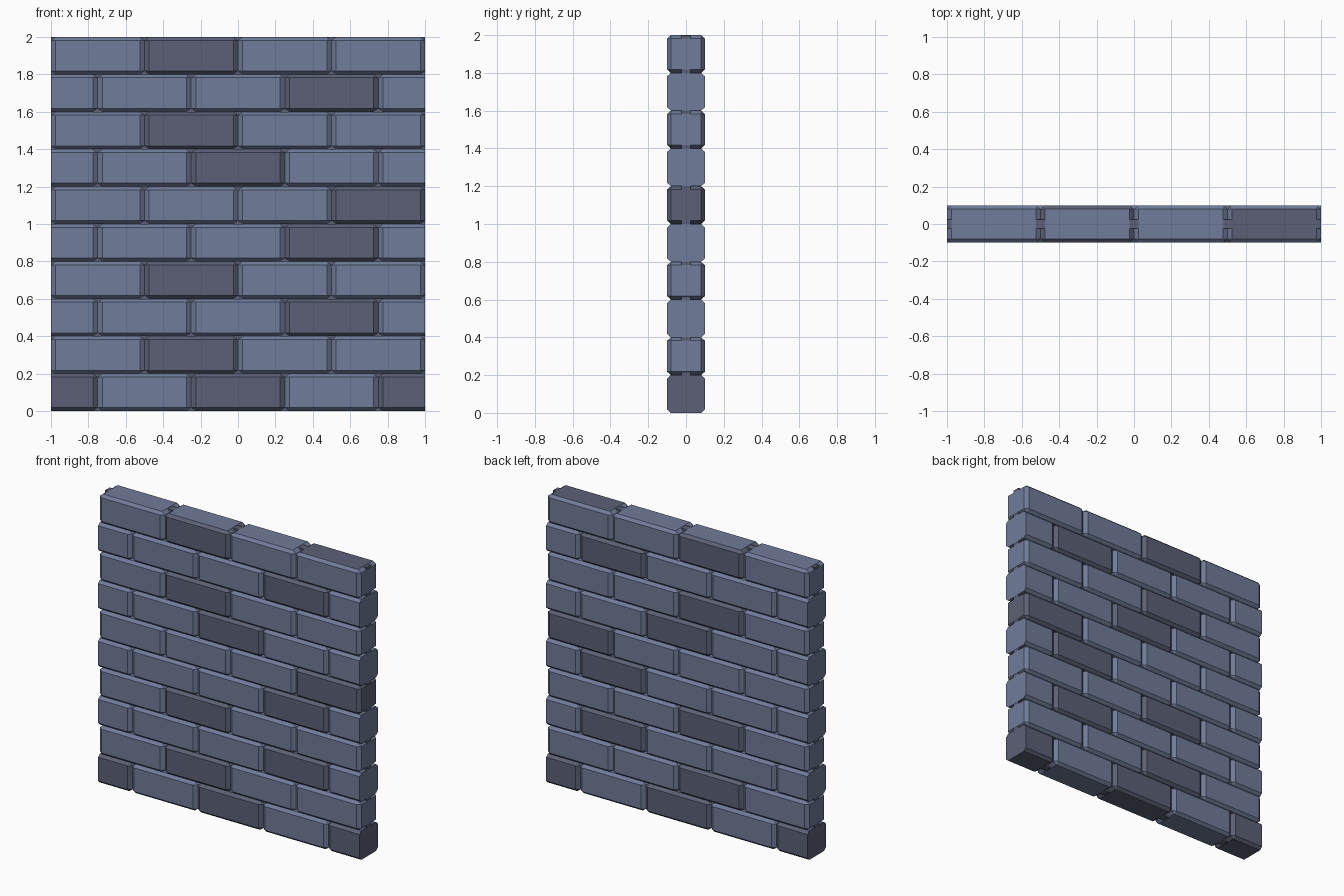
import bpy, bmesh

if "Cube" in bpy.data.objects:
    bpy.data.objects.remove(bpy.data.objects["Cube"])

# Overall layout
ROWS, H, D = 10, 0.2, 0.1          # courses, course height, half depth
CX, CY, CZ = 0.025, 0.02, 0.018    # chamfer sizes along each axis

def material(name, rgb):
    m = bpy.data.materials.new(name)
    m.diffuse_color = (*rgb, 1)
    m.use_nodes = True
    m.node_tree.nodes["Principled BSDF"].inputs["Base Color"].default_value = m.diffuse_color
    return m

blue = material("blue_grey_stone", (0.16, 0.20, 0.32))
dark = material("dark_stone", (0.105, 0.118, 0.18))

# Index of the dark bricks in each course, bottom to top
DARK = [(0, 2, 4), (1,), (3,), (1,), (3,), (3,), (2,), (1,), (3,), (1,)]

def brick(name, x0, x1, z0, cut, is_dark, top_dark):
    """Chamfered brick; an end listed in cut is sawn off flat."""
    bm = bmesh.new()
    for x, inward in ((x0, 1), (x1, -1)):
        flat = x in cut
        xi = x if flat else x + inward * CX
        for sy in (-1, 1):
            for z, sz in ((z0, 1), (z0 + H, -1)):
                bm.verts.new((xi, sy * D, z + sz * CZ))
                bm.verts.new((xi, sy * (D - CY), z))
                if not flat:
                    bm.verts.new((x, sy * (D - CY), z + sz * CZ))
    bmesh.ops.convex_hull(bm, input=bm.verts[:])
    bmesh.ops.dissolve_limit(bm, angle_limit=0.01, verts=bm.verts[:], edges=bm.edges[:])
    bmesh.ops.recalc_face_normals(bm, faces=bm.faces[:])
    bm.normal_update()
    for f in bm.faces:
        f.material_index = int(top_dark if f.normal.z > 0.95 else is_dark)
    me = bpy.data.meshes.new(name)
    bm.to_mesh(me)
    bm.free()
    me.materials.append(blue)
    me.materials.append(dark)
    bpy.context.collection.objects.link(bpy.data.objects.new(name, me))

# Running bond: even courses start and end with half bricks
for r in range(ROWS):
    if r % 2 == 0:
        joints, cut = [-1, -0.75, -0.25, 0.25, 0.75, 1], (-1, 1)
    else:
        joints, cut = [-1, -0.5, 0, 0.5, 1], ()
    for i, (a, b) in enumerate(zip(joints, joints[1:])):
        d = i in DARK[r]
        # the exposed top of the wall has its own dark pattern
        top = (i == 3) if r == ROWS - 1 else d
        brick(f"brick_{r}_{i}", a, b, r * H, cut, d, top)

# Thin mortar sheet filling the middle of the joints
bpy.ops.mesh.primitive_cube_add(size=1, location=(0, 0, 1))
core = bpy.context.object
core.name = "mortar_core"
core.scale = (1.998, 0.05, 1.998)
core.data.materials.append(dark)
